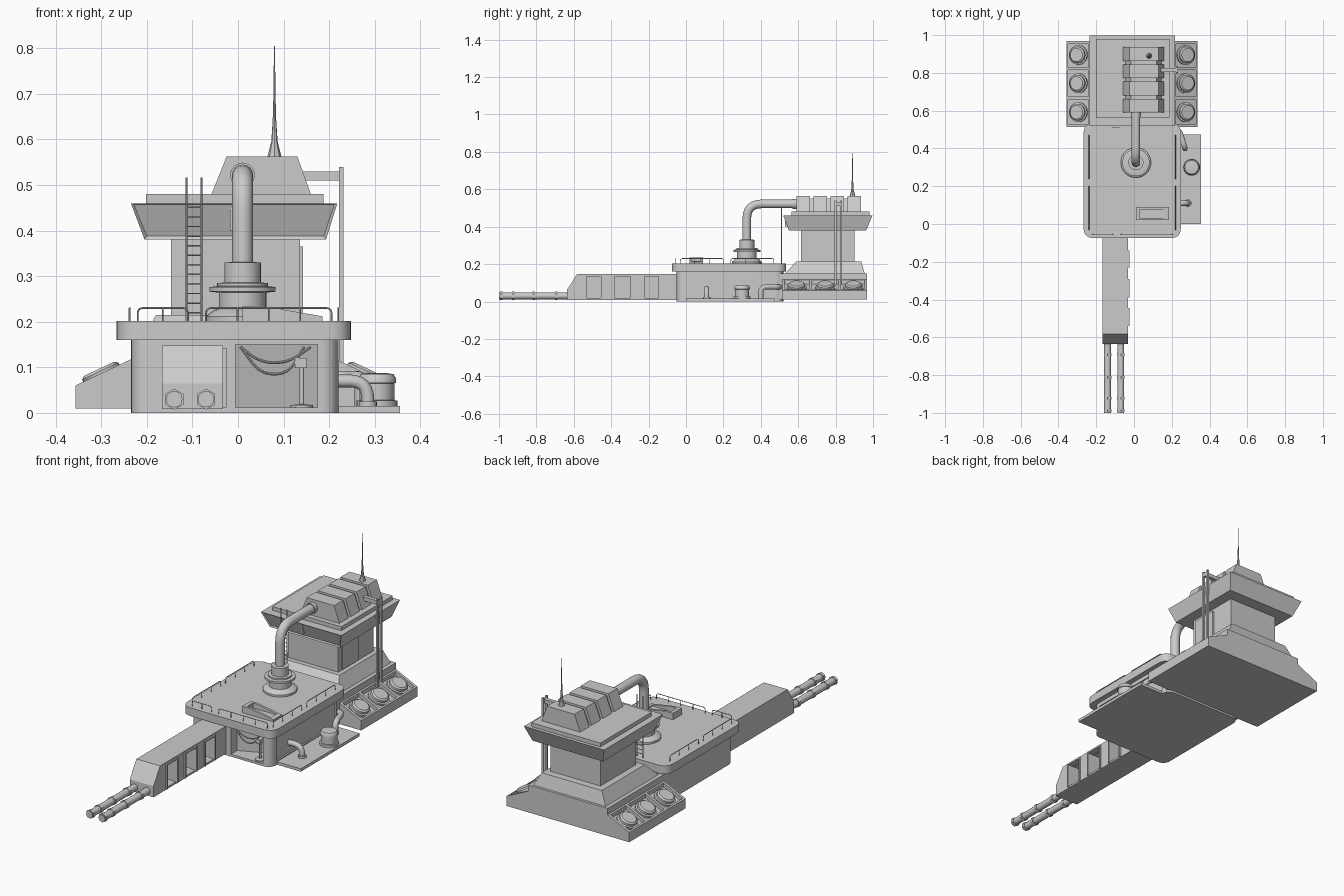
import bpy, bmesh
from math import radians, atan2
from mathutils import Vector, Matrix

cube = bpy.data.objects.get("Cube")
if cube:
    bpy.data.objects.remove(cube, do_unlink=True)

grey = bpy.data.materials.new("plain grey")
grey.use_nodes = True
GREY = (0.6, 0.6, 0.6, 1)
grey.diffuse_color = GREY
grey.node_tree.nodes["Principled BSDF"].inputs["Base Color"].default_value = GREY
CX = -0.01  # centre line of the tower


def finish(name, mesh, smooth=False):
    mesh.materials.clear()
    mesh.materials.append(grey)
    if smooth:
        mesh.shade_smooth()
        mesh.set_sharp_from_angle(angle=radians(35))
    ob = bpy.data.objects.new(name, mesh)
    bpy.context.collection.objects.link(ob)
    return ob


def from_bm(name, bm, smooth=False):
    bmesh.ops.recalc_face_normals(bm, faces=bm.faces)
    mesh = bpy.data.meshes.new(name)
    bm.to_mesh(mesh)
    bm.free()
    return finish(name, mesh, smooth)


def frustum(name, low, high, z0, z1, inset_front=False):
    """Box between two rectangles (x0, x1, y0, y1)."""
    bm = bmesh.new()
    rings = []
    for (x0, x1, y0, y1), z in ((low, z0), (high, z1)):
        rings.append([bm.verts.new((x, y, z)) for x, y in
                      ((x0, y0), (x1, y0), (x1, y1), (x0, y1))])
    a, b = rings
    bm.faces.new(a[::-1])
    bm.faces.new(b)
    sides = [bm.faces.new((a[i], a[(i + 1) % 4], b[(i + 1) % 4], b[i])) for i in range(4)]
    if inset_front:
        bm.normal_update()
        bmesh.ops.inset_individual(bm, faces=[sides[0]], thickness=0.008, depth=-0.006)
    return from_bm(name, bm)


def box(name, x0, x1, y0, y1, z0, z1):
    return frustum(name, (x0, x1, y0, y1), (x0, x1, y0, y1), z0, z1)


def prism(name, profile, axis, lo, hi, smooth=False):
    """Extrude a 2D profile along x, y or z."""
    place = {"x": lambda a, b, t: (t, a, b), "y": lambda a, b, t: (a, t, b),
             "z": lambda a, b, t: (a, b, t)}[axis]
    bm = bmesh.new()
    face = bm.faces.new([bm.verts.new(place(a, b, lo)) for a, b in profile])
    out = bmesh.ops.extrude_face_region(bm, geom=[face])
    verts = [v for v in out["geom"] if isinstance(v, bmesh.types.BMVert)]
    bmesh.ops.translate(bm, verts=verts, vec=place(0, 0, hi - lo))
    return from_bm(name, bm, smooth)


def lathe(name, profile, at, axis=(0, 0, 1), sides=24):
    """Turn (radius, height) points about an axis through a point."""
    bm = bmesh.new()
    turn = Vector((0, 0, 1)).rotation_difference(Vector(axis)).to_matrix().to_4x4()
    rings = []
    for r, h in profile:
        ring = bmesh.ops.create_circle(bm, segments=sides, radius=r,
                                       matrix=Matrix.Translation((0, 0, h)))["verts"]
        rings.append(ring)
    for a, b in zip(rings, rings[1:]):
        for i in range(sides):
            j = (i + 1) % sides
            bm.faces.new((a[i], a[j], b[j], b[i]))
    bm.faces.new(rings[0])
    bm.faces.new(rings[-1])
    bm.transform(Matrix.Translation(at) @ turn)
    return from_bm(name, bm, True)


def rounded(points, r):
    pts = [Vector(p) for p in points]
    out = [pts[0]]
    for a, p, b in zip(pts, pts[1:], pts[2:]):
        s = p + (a - p).normalized() * r
        e = p + (b - p).normalized() * r
        out += [s.lerp(p, t / 6).lerp(p.lerp(e, t / 6), t / 6) for t in range(7)]
    return out + [pts[-1]]


def baked(ob):
    deps = bpy.context.evaluated_depsgraph_get()
    return bpy.data.meshes.new_from_object(ob.evaluated_get(deps))


def tube(name, points, radius, bend=0.0, res=4):
    pts = rounded(points, bend) if bend else points
    curve = bpy.data.curves.new(name, "CURVE")
    curve.dimensions = "3D"
    curve.bevel_depth, curve.bevel_resolution, curve.use_fill_caps = radius, res, True
    line = curve.splines.new("POLY")
    line.points.add(len(pts) - 1)
    for p, co in zip(line.points, pts):
        p.co = (*co, 1)
    temp = bpy.data.objects.new("temp", curve)
    bpy.context.collection.objects.link(temp)
    mesh = baked(temp)
    bpy.data.objects.remove(temp, do_unlink=True)
    return finish(name, mesh, True)


def cut(ob, cutter):
    mod = ob.modifiers.new("cut", "BOOLEAN")
    mod.object, mod.operation, mod.solver = cutter, "DIFFERENCE", "EXACT"
    mesh = baked(ob)
    ob.modifiers.clear()
    ob.data = mesh
    bpy.data.objects.remove(cutter, do_unlink=True)


def rounded_rect(x0, x1, y0, y1, r):
    mid = ((x0 + x1) / 2, y0, 0)
    loop = [mid, (x1, y0, 0), (x1, y1, 0), (x0, y1, 0), (x0, y0, 0), mid]
    return [p[:2] for p in rounded(loop, r)][:-1]


# Main hall with a slanted front bay and a shallow side panel
hall = prism("hall", rounded_rect(-0.235, 0.22, -0.05, 0.52, 0.045), "z", 0, 0.165, True)
cut(hall, prism("bay_cutter", [(-0.005, -0.1), (0.175, -0.1), (0.175, 0.08), (-0.005, 0)],
                "z", 0.012, 0.15))
cut(hall, box("side_cutter", 0.212, 0.3, 0, 0.48, 0.02, 0.14))
prism("hall_roof", rounded_rect(-0.267, 0.248, -0.075, 0.535, 0.055), "z", 0.16, 0.202, True)

# Hanging cables and lamp post in the bay
for end, sag in ((0.16, 0.11), (0.145, 0.085)):
    tube("bay_cable", [(0.005, -0.03, 0.145), (0.05, -0.03, sag), (0.11, -0.03, sag),
                       (end, -0.03, 0.145)], 0.003, 0.03, 2)
lathe("lamp_post", [(0.025, 0), (0.025, 0.005), (0.005, 0.007), (0.005, 0.09)],
      (0.14, -0.02, 0.012), sides=12)
box("lamp_head", 0.125, 0.15, -0.035, -0.005, 0.098, 0.12)

# Roof railings
def railing(a, b, posts):
    a, b = Vector(a), Vector(b)
    up = Vector((0, 0, 0.03))
    tube("railing", [a, a + up, b + up, b], 0.002, 0.012, 1)
    for i in range(1, posts):
        p = a.lerp(b, i / posts)
        tube("railing_post", [p, p + up], 0.0018, 0, 1)

for x in (-0.238, 0.22):
    railing((x, -0.03, 0.2), (x, 0.2, 0.2), 3)
    railing((x, 0.24, 0.2), (x, 0.47, 0.2), 3)
railing((-0.22, -0.055, 0.2), (-0.11, -0.055, 0.2), 2)
railing((-0.07, -0.055, 0.2), (0.205, -0.055, 0.2), 4)

# Slanted roof hatch
hatch = prism("roof_hatch", [(0.01, 0.2), (0.185, 0.2), (0.185, 0.212), (0.05, 0.235), (0.01, 0.235)],
              "y", 0.02, 0.09)
cut(hatch, box("hatch_cutter", 0.03, 0.165, 0.032, 0.078, 0.209, 0.3))

# Exhaust stack and duct into the tower roof
lathe("stack_base", [(0.08, 0), (0.08, 0.012), (0.062, 0.026), (0.052, 0.028), (0.052, 0.064),
                     (0.072, 0.066), (0.072, 0.076), (0.056, 0.078), (0.056, 0.085),
                     (0.04, 0.086), (0.04, 0.13), (0.024, 0.131)], (0.01, 0.325, 0.2), sides=32)
tube("duct", [(0.01, 0.325, 0.32), (0.01, 0.325, 0.522), (0.01, 0.62, 0.522)], 0.023, 0.08, 6)
lathe("duct_collar", [(0.027, 0), (0.027, 0.03)], (0.01, 0.57, 0.522), (0, 1, 0))

# Long front tunnel with framed side openings
tunnel = prism("tunnel", [(-0.03, 0.008), (-0.635, 0.008), (-0.635, 0.064), (-0.582, 0.148),
                          (-0.03, 0.148)], "x", -0.167, -0.033)
for y0, y1 in ((-0.535, -0.45), (-0.385, -0.294), (-0.225, -0.144)):
    cut(tunnel, box("opening_cutter", -0.14, 0, y0, y1, 0.018, 0.138))
    for y in (y0, y1):
        box("opening_jamb", -0.06, -0.025, y - 0.004, y + 0.004, 0.012, 0.142)
    box("opening_lintel", -0.06, -0.025, y0, y1, 0.134, 0.142)

# Twin pipes with collars
for x in (-0.14, -0.07):
    lathe("front_pipe", [(0.018, 0), (0.018, 0.4)], (x, -1, 0.03), (0, 1, 0), 12)
    for y in (-0.995, -0.93, -0.82, -0.7):
        lathe("pipe_collar", [(0.023, 0), (0.023, 0.014)], (x, y, 0.03), (0, 1, 0), 6)

# Side platform with tank and elbows
box("platform", 0.19, 0.355, 0, 0.475, 0, 0.015)
lathe("tank", [(0.045, 0), (0.045, 0.012), (0.038, 0.013), (0.038, 0.05), (0.042, 0.051),
               (0.042, 0.06), (0.036, 0.07), (0.024, 0.072)], (0.305, 0.3, 0.015))
tube("large_elbow", [(0.27, 0.4, 0.015), (0.27, 0.4, 0.078), (0.24, 0.5, 0.078),
                     (0.2, 0.5, 0.078)], 0.014, 0.03)
tube("small_elbow", [(0.285, 0.11, 0.015), (0.285, 0.11, 0.07), (0.2, 0.11, 0.07)], 0.014, 0.04)
lathe("elbow_flange", [(0.02, 0), (0.02, 0.01)], (0.285, 0.11, 0.015), sides=16)

# Tower foundation
box("tower_base", -0.235, 0.215, 0.5, 0.968, 0.01, 0.15)
frustum("tower_skirt", (-0.215, 0.195, 0.53, 0.955), (-0.18, 0.16, 0.59, 0.937), 0.15, 0.215)

# Sloping fan trays on both sides
IN, OUT, TOP, EDGE = 0.22, 0.347, 0.12, 0.06
slope = (TOP - EDGE) / (OUT - IN)
for side in (-1, 1):
    def strip(name, d0, d1, y0, y1, drop):
        edge = lambda d: TOP - slope * (d - IN) - drop
        prism(name, [(CX + side * d0, 0.01), (CX + side * d1, 0.01),
                     (CX + side * d1, edge(d1)), (CX + side * d0, edge(d0))], "y", y0, y1)
    strip("fan_tray", IN - 0.02, OUT, 0.513, 0.968, 0.02)
    strip("tray_outer_rim", OUT - 0.008, OUT, 0.513, 0.968, 0)
    strip("tray_inner_rim", IN - 0.02, IN + 0.012, 0.513, 0.968, 0)
    for y in (0.513, 0.66, 0.815, 0.954):
        strip("tray_rib", IN, OUT, y, y + 0.014, 0)
    d = 0.282
    normal = (side * slope, 0, 1)
    for y in (0.592, 0.745, 0.895):
        lathe("fan_cap", [(0.052, 0), (0.052, 0.01), (0.044, 0.012), (0.044, 0.024), (0.036, 0.03)],
              (CX + side * d, y, TOP - slope * (d - IN) - 0.021), normal)

# Tower shaft, overhanging cabin and roof
box("tower_shaft", -0.147, 0.136, 0.615, 0.9, 0.2, 0.385)
box("shaft_side_plate", 0.136, 0.143, 0.64, 0.77, 0.22, 0.365)
frustum("cabin", (-0.205, 0.193, 0.55, 0.963), (-0.235, 0.218, 0.52, 0.997), 0.38, 0.46, True)
box("cabin_mullion", -0.018, -0.008, 0.528, 0.56, 0.4, 0.45)
box("cabin_roof", -0.202, 0.188, 0.565, 0.98, 0.46, 0.48)

# Ribbed machine house on the roof
frustum("machine_core", (-0.045, 0.145, 0.6, 0.93), (-0.015, 0.12, 0.6, 0.93), 0.48, 0.552)
for i in range(4):
    y = 0.59 + i * 0.091
    frustum("machine_rib", (-0.058, 0.16, y, y + 0.073), (-0.025, 0.13, y, y + 0.073), 0.48, 0.563)

# Mast
lathe("mast", [(0.016, 0), (0.007, 0.035), (0.004, 0.08), (0.0025, 0.13), (0.001, 0.245)],
      (0.08, 0.89, 0.56), sides=8)

# Twin side posts with arms
for y in (0.8, 0.83):
    box("side_post", 0.222, 0.232, y - 0.005, y + 0.005, 0.05, 0.54)
box("post_arm", 0.12, 0.232, 0.805, 0.825, 0.51, 0.53)

# Ladder
for x in (-0.113, -0.08):
    tube("ladder_rail", [(x, 0.51, 0.2), (x, 0.51, 0.517)], 0.0025, 0, 1)
for i in range(12):
    z = 0.22 + i * 0.021
    tube("ladder_rung", [(-0.113, 0.51, z), (-0.08, 0.51, z)], 0.0018, 0, 1)
